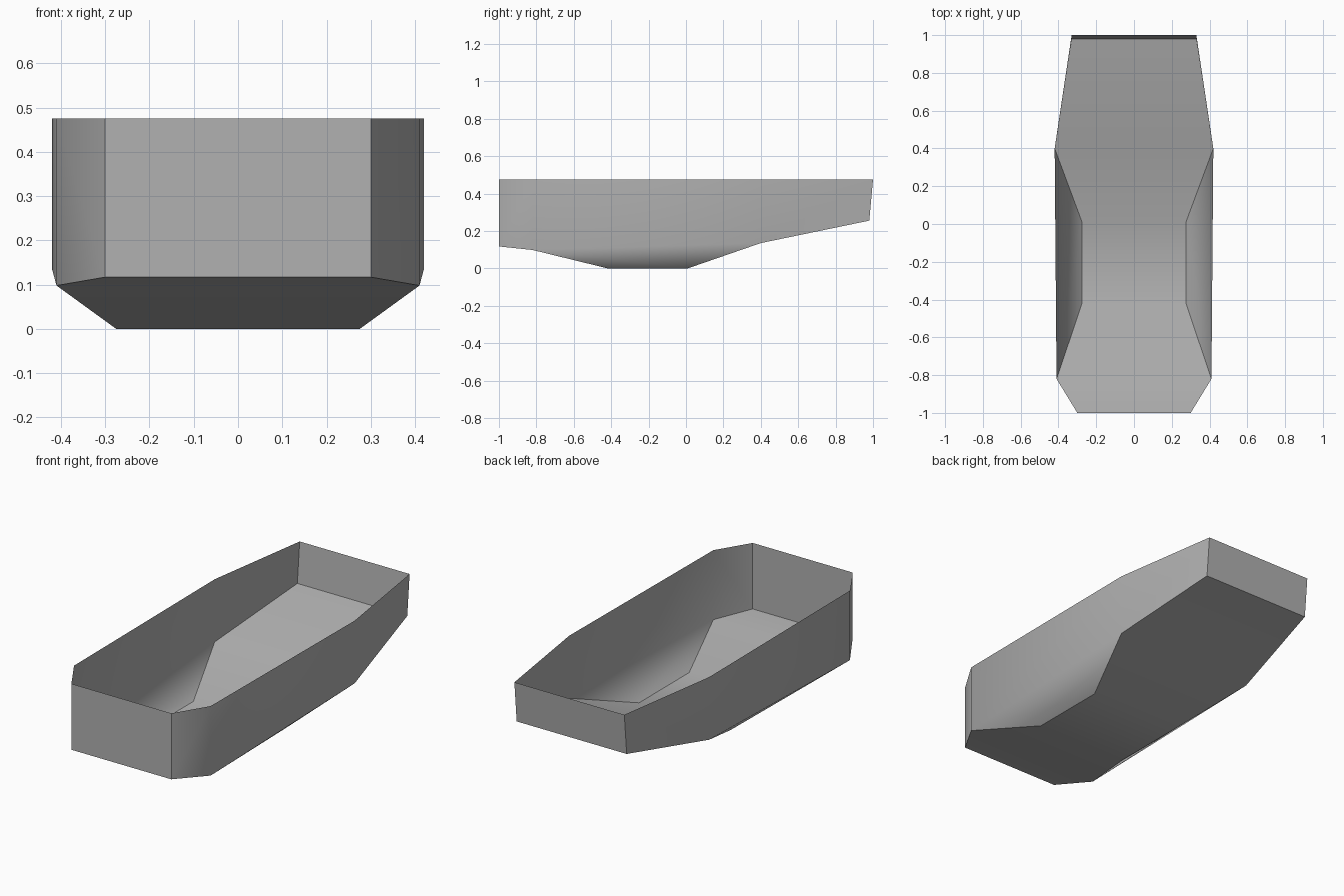
import bpy
import bmesh

cube = bpy.data.objects.get("Cube")
if cube:
    bpy.data.objects.remove(cube, do_unlink=True)

grey = bpy.data.materials.new("hull_grey")
grey.use_nodes = True
colour = (0.44, 0.44, 0.44, 1)
grey.diffuse_color = colour
grey.node_tree.nodes["Principled BSDF"].inputs["Base Color"].default_value = colour

# Left half outline of the floor, front to back
chine = [(0.30, -1, 0.117), (0.41, -0.82, 0.098), (0.275, -0.42, 0),
         (0.275, 0.01, 0), (0.42, 0.40, 0.135), (0.33, 0.98, 0.255)]
# Left half of the level rim, front to back
rim = [(0.30, -1, 0.475), (0.41, -0.82, 0.475),
       (0.42, 0.40, 0.475), (0.33, 1, 0.475)]


def flip(p):
    return (-p[0], p[1], p[2])


def panel(name, faces, mirrored=False):
    """Make a smooth thin sheet from faces given as lists of points."""
    bm = bmesh.new()
    for face in faces:
        bm.faces.new([bm.verts.new(p) for p in face])
    bmesh.ops.remove_doubles(bm, verts=bm.verts, dist=0.0001)
    for f in bm.faces:
        f.smooth = True
    mesh = bpy.data.meshes.new(name)
    bm.to_mesh(mesh)
    bm.free()
    mesh.materials.append(grey)
    obj = bpy.data.objects.new(name, mesh)
    bpy.context.collection.objects.link(obj)
    if mirrored:
        mod = obj.modifiers.new("Mirror", "MIRROR")
        mod.use_mirror_merge = False
    return obj


# Floor: strips across the hull, facing down
panel("floor", [[flip(p), flip(q), q, p] for p, q in zip(chine, chine[1:])])

# Side walls: front corner, long side, rear taper and the tucked-in lower side
a, b, c, d, e, f = chine
ra, rb, rc, rd = rim
panel("side_walls", [[a, b, rb, ra], [b, e, rc, rb], [e, f, rd, rc],
                     [b, c, d, e]], mirrored=True)

# Flat end walls
panel("front_wall", [[flip(a), a, ra, flip(ra)]])
panel("back_wall", [[f, flip(f), flip(rd), rd]])
